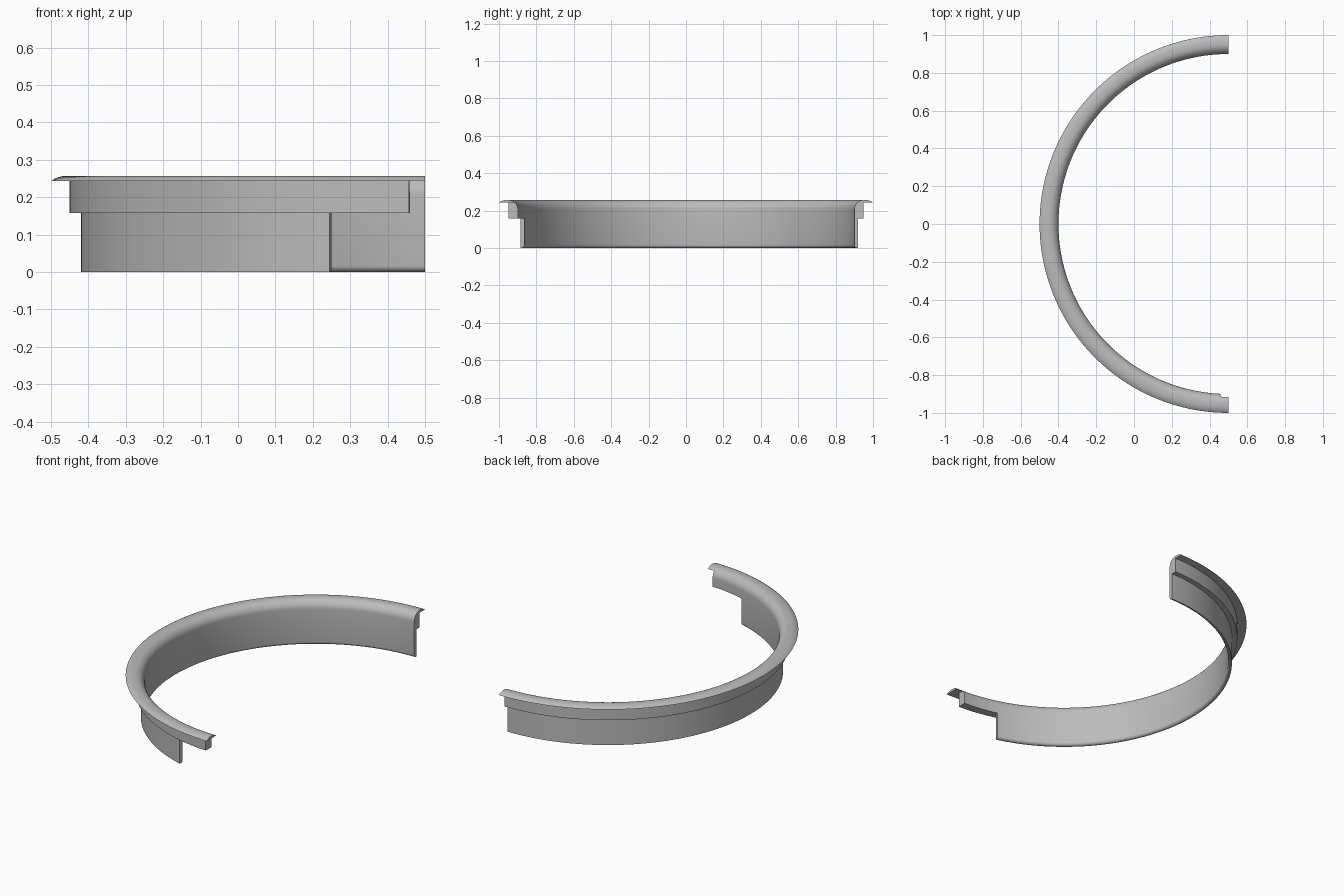
import bpy
import bmesh
from math import sin, cos, radians, sqrt

cube = bpy.data.objects.get("Cube")
if cube:
    bpy.data.objects.remove(cube, do_unlink=True)

# Heights and radii of the collar
FLANGE_Z, STEP_Z, TOP_Z = 0.243, 0.158, 0.257
INNER, WALL, BAND, LIP = 0.90, 0.92, 0.95, 1.0
ROUND, FILLET = 0.05, 0.017


def arc(cr, cz, radius, start, end, steps):
    """Points of a circular arc in the (radius, height) plane."""
    return [(cr + radius * cos(radians(start + (end - start) * i / steps)),
             cz + radius * sin(radians(start + (end - start) * i / steps)))
            for i in range(steps + 1)]


def span(start, end, steps):
    return [start + (end - start) * i / steps for i in range(steps)]


# Inner shoulder is one quarter round, split where the flange begins
round_z = TOP_Z - ROUND
split = 180 - 46.05
lower_round = arc(BAND, round_z, ROUND, 180, split, 5)
upper_round = arc(BAND, round_z, ROUND, split, 90, 5)
meet = (lower_round[-1][0], FLANGE_Z)
lower_round[-1] = upper_round[0] = meet

# Outer lip falls in a shallow arc to a thin edge
drop, reach = TOP_Z - FLANGE_Z, 0.04
lip_r = (reach ** 2 + drop ** 2) / (2 * drop)
lip = [(LIP - reach + reach * i / 6,
        TOP_Z - lip_r + sqrt(lip_r ** 2 - (reach * i / 6) ** 2)) for i in range(7)]
lip[-1] = (LIP, FLANGE_Z)

flange = upper_round + lip + [(BAND, FLANGE_Z)]
band = [(INNER, STEP_Z)] + lower_round + [(BAND, FLANGE_Z), (BAND, STEP_Z), (WALL, STEP_Z)]
wall = (arc(INNER + FILLET, FILLET, FILLET, 270, 180, 5)
        + [(INNER, STEP_Z), (WALL, STEP_Z), (WALL, 0)])

# Shared sweep angles: the band and wall stop short of the front end
band_cut, wall_cut = 2.6, 16.1
angles = span(0, band_cut, 2) + span(band_cut, wall_cut, 7) + span(wall_cut, 180, 84) + [180]

bm = bmesh.new()


def sweep(profile, first):
    """Sweep a closed profile round the arc and cap both ends."""
    rings = [[bm.verts.new((0.5 - r * sin(radians(a)), -r * cos(radians(a)), z))
              for r, z in profile] for a in angles if a >= first]
    n = len(profile)
    for one, two in zip(rings, rings[1:]):
        for i in range(n):
            j = (i + 1) % n
            bm.faces.new((one[i], one[j], two[j], two[i]))
    bm.faces.new(rings[0])
    bm.faces.new(rings[-1])


sweep(flange, 0)
sweep(band, band_cut)
sweep(wall, wall_cut)

# Join the three sections and drop the hidden contact faces
bm.normal_update()
groups = {}
for f in bm.faces:
    c = f.calc_center_median()
    groups.setdefault(tuple(round(v, 4) for v in c), []).append(f)
hidden = [f for g in groups.values() if len(g) > 1 for f in g]
bmesh.ops.delete(bm, geom=hidden, context='FACES')
bmesh.ops.remove_doubles(bm, verts=bm.verts, dist=0.0002)
bmesh.ops.recalc_face_normals(bm, faces=bm.faces)

mesh = bpy.data.meshes.new("half_ring_collar")
bm.to_mesh(mesh)
bm.free()
collar = bpy.data.objects.new("half_ring_collar", mesh)
bpy.context.collection.objects.link(collar)

# Plain grey finish
grey = bpy.data.materials.new("plain_grey")
grey.use_nodes = True
colour = (0.5, 0.5, 0.5, 1)
grey.diffuse_color = colour
grey.node_tree.nodes["Principled BSDF"].inputs["Base Color"].default_value = colour
mesh.materials.append(grey)

bpy.ops.object.select_all(action='DESELECT')
collar.select_set(True)
bpy.context.view_layer.objects.active = collar
bpy.ops.object.shade_smooth_by_angle(angle=radians(30))
